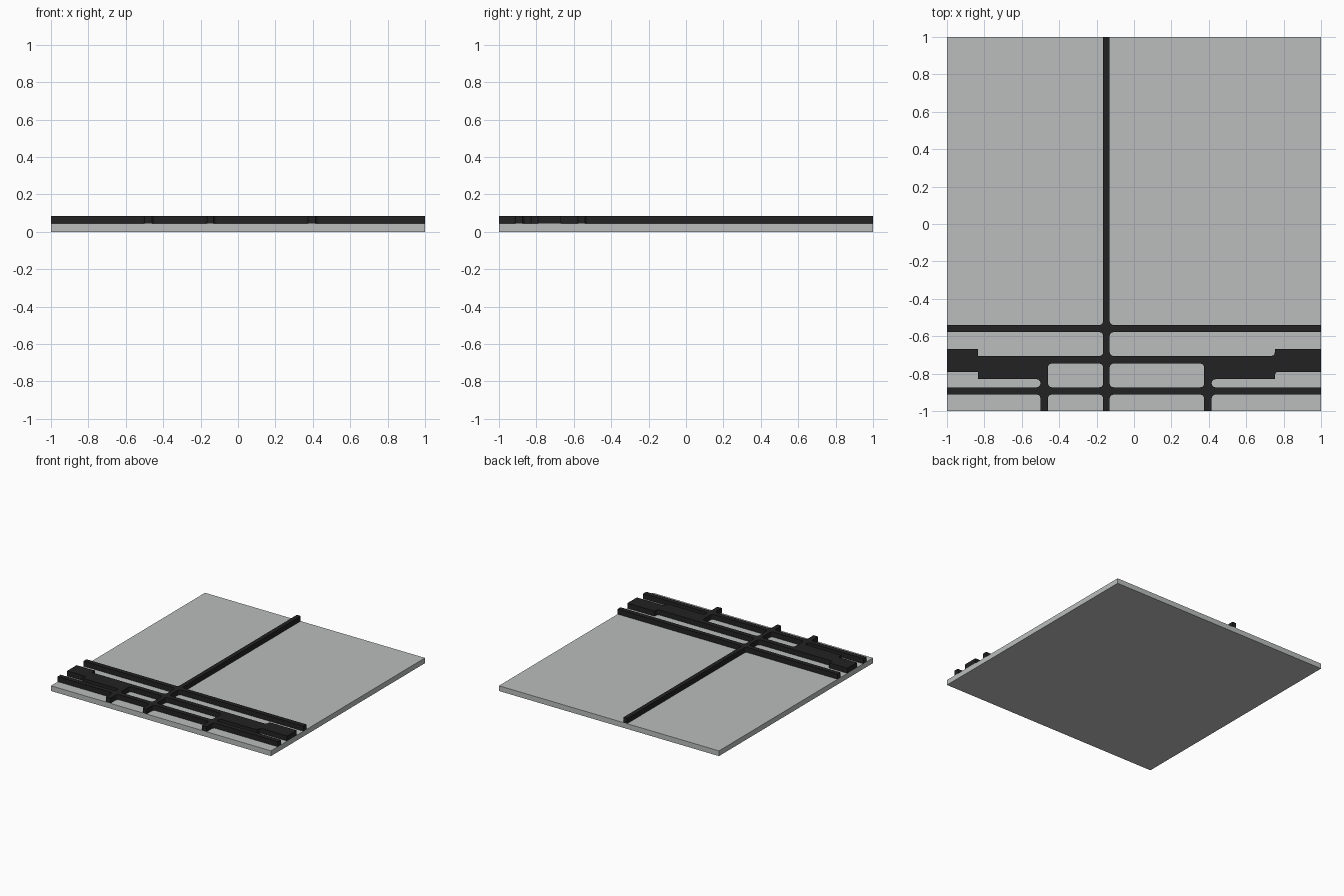
import bpy
import bmesh

cube = bpy.data.objects.get("Cube")
if cube:
    bpy.data.objects.remove(cube, do_unlink=True)

PLATE_TOP, TRACK_TOP, FILLET = 0.043, 0.085, 0.02


def material(name, color):
    mat = bpy.data.materials.new(name)
    mat.use_nodes = True
    mat.diffuse_color = color
    mat.node_tree.nodes["Principled BSDF"].inputs["Base Color"].default_value = color
    return mat


def add_object(name, bm, mat):
    bmesh.ops.recalc_face_normals(bm, faces=bm.faces[:])
    mesh = bpy.data.meshes.new(name)
    bm.to_mesh(mesh)
    bm.free()
    mesh.materials.append(mat)
    obj = bpy.data.objects.new(name, mesh)
    bpy.context.collection.objects.link(obj)
    return obj


def slab(rects, bottom, top):
    """Extrude the union of rectangles (x0, x1, y0, y1) into one solid."""
    bm = bmesh.new()
    xs = sorted({x for r in rects for x in r[:2]})
    ys = sorted({y for r in rects for y in r[2:]})
    verts = {}

    def vert(x, y):
        if (x, y) not in verts:
            verts[x, y] = bm.verts.new((x, y, bottom))
        return verts[x, y]

    for x0, x1 in zip(xs, xs[1:]):
        for y0, y1 in zip(ys, ys[1:]):
            cx, cy = (x0 + x1) / 2, (y0 + y1) / 2
            if any(r[0] < cx < r[1] and r[2] < cy < r[3] for r in rects):
                bm.faces.new([vert(x0, y0), vert(x1, y0), vert(x1, y1), vert(x0, y1)])
    extruded = bmesh.ops.extrude_face_region(bm, geom=bm.faces[:], use_keep_orig=True)
    for v in extruded["geom"]:
        if isinstance(v, bmesh.types.BMVert):
            v.co.z = top
    bmesh.ops.recalc_face_normals(bm, faces=bm.faces[:])
    return bm


grey = material("light_grey", (0.49, 0.515, 0.505, 1))
black = material("charcoal", (0.016, 0.016, 0.016, 1))

# Square base plate
add_object("base_plate", slab([(-1, 1, -1, 1)], 0, PLATE_TOP), grey)

# Raised network of bars and wider pads, joined into one solid
network = slab([
    (-0.165, -0.13, -1, 1),           # long lengthwise bar
    (-1, 1, -0.578, -0.54),           # rear cross bar
    (-0.834, 0.753, -0.746, -0.706),  # middle cross bar
    (-1, 1, -0.912, -0.873),          # front cross bar
    (-0.5, -0.46, -1, -0.706),        # right short bar
    (0.375, 0.415, -1, -0.706),       # left short bar
    (-0.834, -0.46, -0.83, -0.706),   # right inner pad
    (0.375, 0.753, -0.83, -0.706),    # left inner pad
    (-1, -0.834, -0.79, -0.667),      # right outer pad
    (0.753, 1, -0.79, -0.667),        # left outer pad
], PLATE_TOP, TRACK_TOP)

# Small fillets in the inside corners
corners = [e for e in network.edges
           if abs(e.verts[0].co.z - e.verts[1].co.z) > 0.01
           and len(e.link_faces) == 2
           and e.calc_face_angle_signed() < -0.5
           and e.verts[0].co.x > -0.8]
bmesh.ops.bevel(network, geom=corners, offset=FILLET, offset_type='OFFSET',
                segments=3, profile=0.5, affect='EDGES', clamp_overlap=True)
add_object("raised_bars", network, black)
